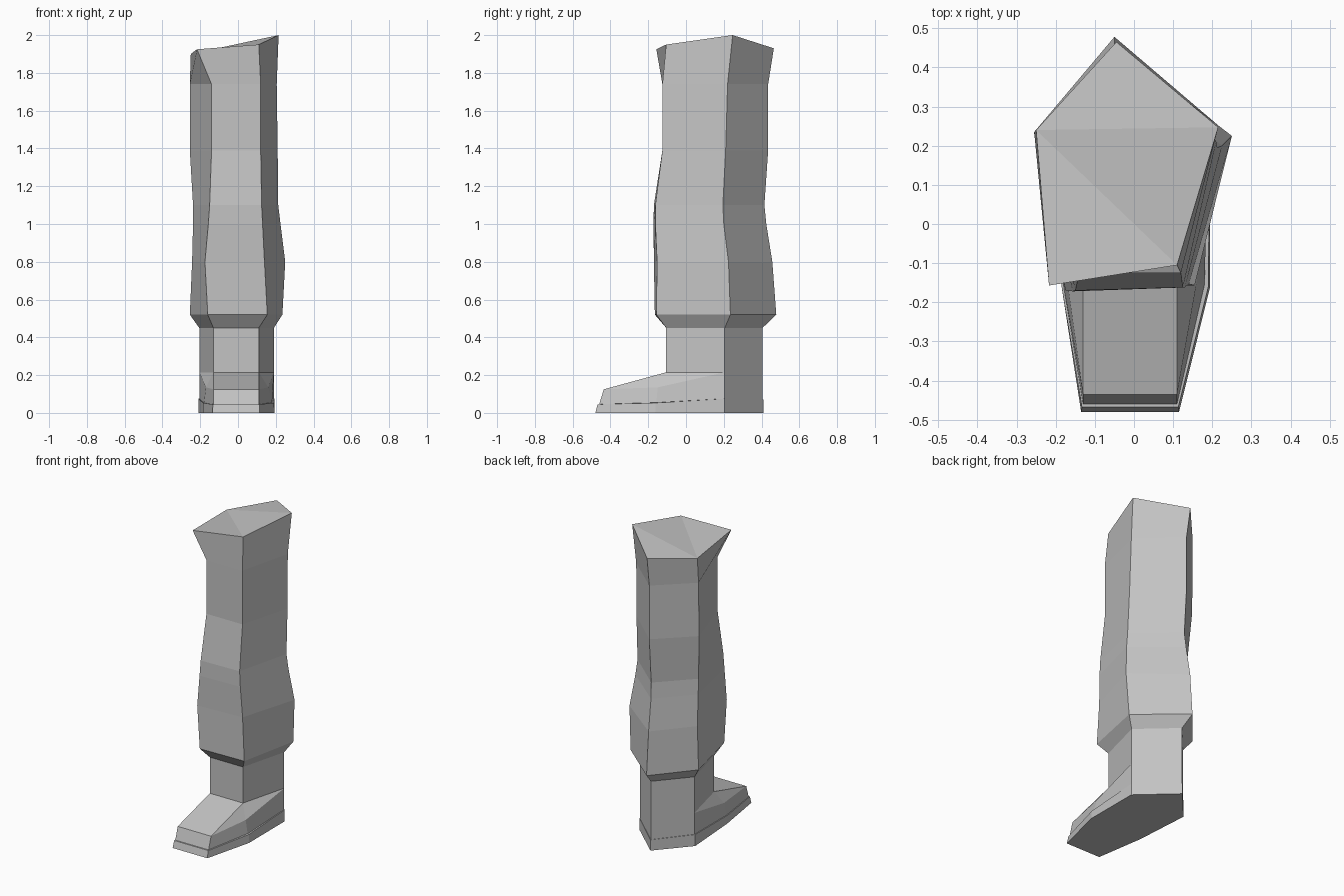
import bpy
import bmesh

cube = bpy.data.objects.get("Cube")
if cube:
    bpy.data.objects.remove(cube, do_unlink=True)

grey = bpy.data.materials.new("plain_grey")
grey.use_nodes = True
colour = (0.55, 0.55, 0.55, 1)
grey.diffuse_color = colour
grey.node_tree.nodes["Principled BSDF"].inputs["Base Color"].default_value = colour


def add_ring(bm, outline, heights):
    """Place one closed outline; heights is one value or one per corner."""
    if not isinstance(heights, (list, tuple)):
        heights = [heights] * len(outline)
    return [bm.verts.new((x, y, z)) for (x, y), z in zip(outline, heights)]


def bridge(bm, lower, upper):
    """Join two rings that have the same number of corners."""
    count = len(lower)
    for i in range(count):
        j = (i + 1) % count
        bm.faces.new((lower[i], lower[j], upper[j], upper[i]))


def finish(bm, name):
    bmesh.ops.recalc_face_normals(bm, faces=bm.faces[:])
    mesh = bpy.data.meshes.new(name)
    bm.to_mesh(mesh)
    bm.free()
    mesh.materials.append(grey)
    part = bpy.data.objects.new(name, mesh)
    bpy.context.collection.objects.link(part)
    return part


# Five-sided outlines: front right, front left, left side, back, right side
ankle = [(-.13, -.105), (.11, -.105), (.19, .205), (-.03, .405), (-.205, .205)]
cuff = [(-.16, -.165), (.155, -.157), (.235, .235), (-.05, .478), (-.255, .235)]
calf = [(-.175, -.17), (.14, -.153), (.25, .225), (-.05, .457), (-.243, .23)]
low_knee = [(-.157, -.172), (.13, -.162), (.225, .2), (-.045, .425), (-.238, .215)]
knee = [(-.15, -.17), (.125, -.162), (.213, .195), (-.04, .415), (-.238, .21)]
thigh = [(-.14, -.125), (.12, -.125), (.21, .21), (-.04, .435), (-.255, .23)]
hip = [(-.14, -.125), (.12, -.125), (.205, .22), (-.04, .435), (-.255, .235)]
rim = [(-.217, -.157), (.11, -.105), (.215, .247), (-.045, .465), (-.25, .24)]
rim_heights = [1.925, 1.95, 2, 1.93, 1.9]

# Leg with flared cuff and slanted top
bm = bmesh.new()
levels = [(ankle, .45), (cuff, .52), (calf, .8), (low_knee, 1), (knee, 1.1),
          (thigh, 1.39), (hip, 1.74), (rim, rim_heights)]
rings = [add_ring(bm, outline, height) for outline, height in levels]
for lower, upper in zip(rings, rings[1:]):
    bridge(bm, lower, upper)
front_right, front_left, left, back, right = rings[-1]
bm.faces.new((right, left, back))
bm.faces.new((right, front_left, left))
bm.faces.new((right, front_right, front_left))
finish(bm, "leg")

# Boot: straight shaft, sloping instep and tapered toe
bm = bmesh.new()
shaft_top = add_ring(bm, ankle, .45)
shaft_base = add_ring(bm, ankle, .215)
bridge(bm, shaft_base, shaft_top)
heel = ankle[2:]
toe_top = add_ring(bm, [(-.13, -.435), (.11, -.435)], .125)
side_left, side_right = add_ring(bm, [(.16, -.15), (-.17, -.15)], .135)
front_right, front_left, left, back, right = shaft_base
toe_right, toe_left = toe_top
bm.faces.new((front_right, front_left, toe_left, toe_right))
for ankle_front, ankle_side, side, toe in (
        (front_left, left, side_left, toe_left),
        (front_right, right, side_right, toe_right)):
    bm.faces.new((ankle_front, ankle_side, side))
    bm.faces.new((ankle_front, side, toe))
upper = [toe_right, toe_left, side_left, left, back, right, side_right]
foot_outline = [(-.13, -.46), (.11, -.46), (.18, -.157), *heel, (-.18, -.157)]
seam = [.045, .045, .053, .075, .07, .075, .053]
bridge(bm, add_ring(bm, foot_outline, seam), upper)
finish(bm, "boot")

# Sole: a thin slab that stands slightly proud of the boot
bm = bmesh.new()
sole_outline = [(-.133, -.468), (.113, -.468), (.19, -.16), (.193, .205),
                (-.03, .409), (-.21, .205), (-.185, -.16)]
base_outline = [(-.135, -.48), (.115, -.48), (.194, -.163), *sole_outline[3:]]
top = add_ring(bm, sole_outline, seam)
base = add_ring(bm, base_outline, 0)
bridge(bm, base, top)
bm.faces.new(top)
bm.faces.new(base)
finish(bm, "sole")
